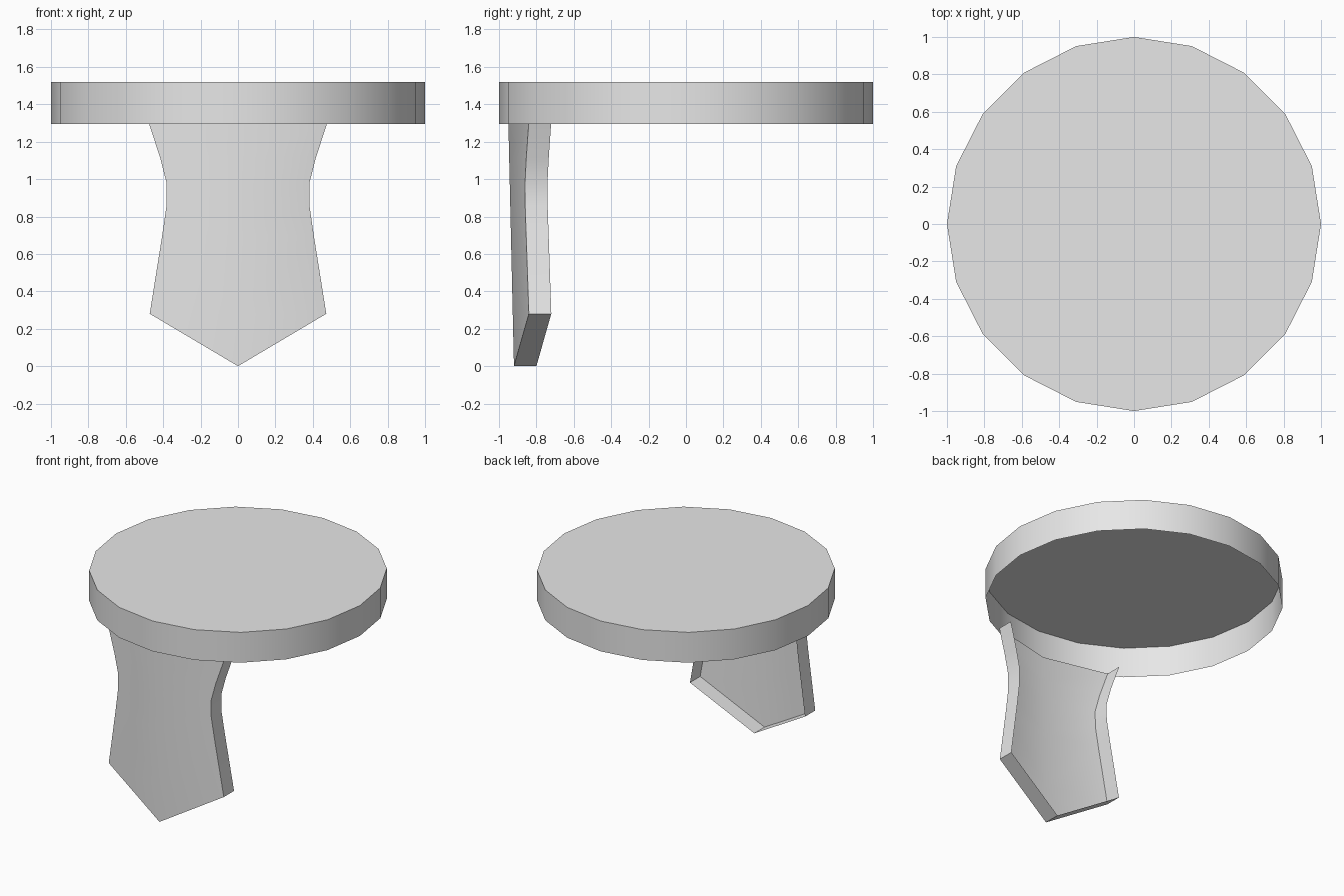
import bpy, bmesh, math

cube = bpy.data.objects.get("Cube")
if cube:
    bpy.data.objects.remove(cube, do_unlink=True)

grey = bpy.data.materials.new("plain_grey")
grey.use_nodes = True
COLOUR = (0.8, 0.8, 0.8, 1)
grey.diffuse_color = COLOUR
grey.node_tree.nodes["Principled BSDF"].inputs["Base Color"].default_value = COLOUR

TOP, RIM = 1.52, 1.295


def finish(name, bm):
    mesh = bpy.data.meshes.new(name)
    bm.to_mesh(mesh)
    bm.free()
    mesh.materials.append(grey)
    obj = bpy.data.objects.new(name, mesh)
    bpy.context.collection.objects.link(obj)
    bpy.ops.object.select_all(action='DESELECT')
    obj.select_set(True)
    bpy.context.view_layer.objects.active = obj
    bpy.ops.object.shade_smooth_by_angle(angle=math.radians(30))
    return obj


# Round top: a flat cap with an open skirt
bm = bmesh.new()
bmesh.ops.create_circle(bm, cap_ends=True, segments=20, radius=1)
bmesh.ops.translate(bm, verts=bm.verts, vec=(0, 0, TOP))
border = [e for e in bm.edges if e.is_boundary]
skirt = bmesh.ops.extrude_edge_only(bm, edges=border)["geom"]
lower = [v for v in skirt if isinstance(v, bmesh.types.BMVert)]
bmesh.ops.translate(bm, verts=lower, vec=(0, 0, RIM - TOP))
bmesh.ops.recalc_face_normals(bm, faces=bm.faces)
cap = max(bm.faces, key=lambda f: len(f.verts))
if cap.normal.z < 0:
    bmesh.ops.reverse_faces(bm, faces=bm.faces)
finish("round_top", bm)

# Front leg: a bowed plate with side and bottom flanges, open at the back and top
OUTLINE = [(0.472, 0.28), (0.405, 0.7), (0.382, 0.86), (0.382, 0.98),
           (0.415, 1.11), (0.475, RIM)]
DEPTH = 0.12


def plate_point(x, z):
    return (x, -0.92 - 0.023 * z + abs(x) * (0.17 + 0.045 * z), z)


bm = bmesh.new()
tip = bm.verts.new(plate_point(0, 0))
middle = [bm.verts.new(plate_point(0, z)) for _, z in OUTLINE]
for side in (-1, 1):
    edge = [bm.verts.new(plate_point(side * x, z)) for x, z in OUTLINE]
    bm.faces.new((tip, edge[0], middle[0]))
    for i in range(len(edge) - 1):
        bm.faces.new((middle[i], edge[i], edge[i + 1], middle[i + 1]))

flange = [e for e in bm.edges if e.is_boundary
          and not all(v.co.z > RIM - 0.01 for v in e.verts)]
back = bmesh.ops.extrude_edge_only(bm, edges=flange)["geom"]
bmesh.ops.translate(bm, vec=(0, DEPTH, 0),
                    verts=[v for v in back if isinstance(v, bmesh.types.BMVert)])
bmesh.ops.recalc_face_normals(bm, faces=bm.faces)
bm.normal_update()
if sum(f.normal.y for f in tip.link_faces if len(f.verts) == 3) > 0:
    bmesh.ops.reverse_faces(bm, faces=bm.faces)
finish("front_leg", bm)
